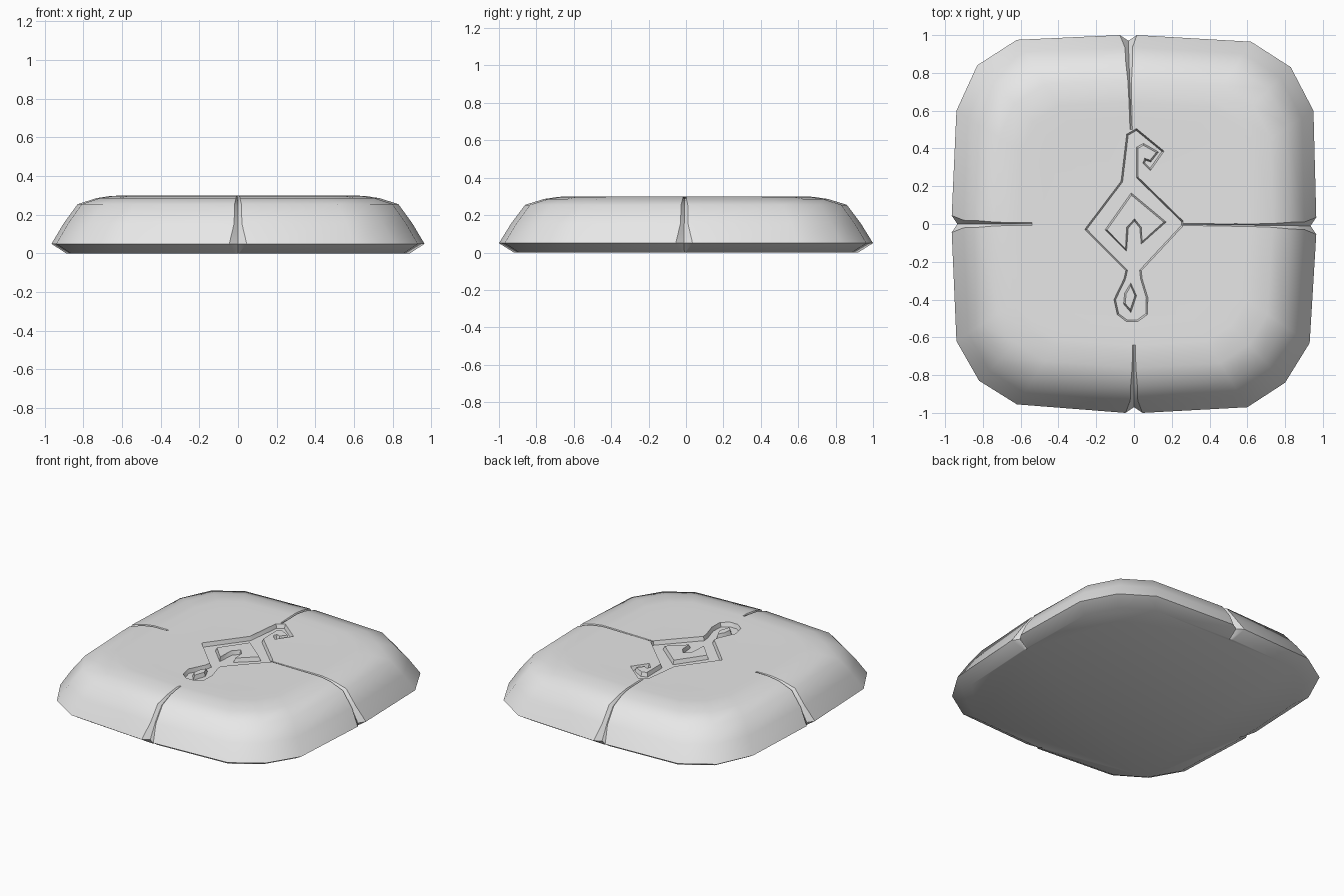
import bpy, bmesh, math
from mathutils import Vector

if "Cube" in bpy.data.objects:
    bpy.data.objects.remove(bpy.data.objects["Cube"])

stone = bpy.data.materials.new("stone_grey")
stone.diffuse_color = (0.8, 0.8, 0.8, 1)
stone.use_nodes = True
stone.node_tree.nodes["Principled BSDF"].inputs["Base Color"].default_value = stone.diffuse_color


def make_object(name, bm):
    bmesh.ops.recalc_face_normals(bm, faces=bm.faces[:])
    mesh = bpy.data.meshes.new(name)
    bm.to_mesh(mesh)
    bm.free()
    mesh.materials.append(stone)
    ob = bpy.data.objects.new(name, mesh)
    bpy.context.collection.objects.link(ob)
    return ob


# Slab: rim corners per quadrant, each quadrant preceded by a crack
# crack = (direction, rim radius, sideways drift, inner end)
quadrants = [
    (((1, 0), 0.965, -0.01, 0.27), [(.95, .60), (.83, .83), (.62, .965)]),
    (((0, 1), 1.0, 0.03, 0.50), [(-.62, .975), (-.83, .84), (-.94, .60)]),
    (((-1, 0), 0.965, 0.0, 0.56), [(-.94, -.62), (-.82, -.83), (-.62, -.955)]),
    (((0, -1), 1.0, 0.0, 0.64), [(.60, -.97), (.80, -.84), (.93, -.63)]),
]
# rings: scale, height, crack half width, crack depth inwards, crack depth down
rings = [
    (0.92, 0.0, .02, .012, 0),
    (1.0, 0.05, .045, .03, 0),
    (0.935, 0.155, .02, .025, 0),
    (0.86, 0.255, .018, .018, .012),
    (0.76, 0.286, .010, 0, .016),
    (0.68, 0.298, .008, 0, .014),
    (0.64, 0.299, .007, 0, .012),
    (0.56, 0.299, .007, 0, .011),
    (0.50, 0.298, .006, 0, .010),
    (0.27, 0.297, .005, 0, 0),
]


def ring_points(s, z, w, inward, down):
    pts = []
    for (d, r, drift, end), corners in quadrants:
        d = Vector((d[0], d[1], 0))
        side = Vector((-d.y, d.x, 0))
        k = 1 if s > end else 0
        c = d * r * s + side * drift * s
        up = Vector((0, 0, z))
        pts += [c - side * w + up,
                c - d * inward * k + up - Vector((0, 0, down * k)),
                c + side * w + up]
        pts += [Vector((x * s, y * s, z)) for x, y in corners]
    return pts


bm = bmesh.new()
loops = [[bm.verts.new(p) for p in ring_points(*r)] for r in rings]
for a, b in zip(loops, loops[1:]):
    n = len(a)
    for i in range(n):
        j = (i + 1) % n
        bm.faces.new((a[i], a[j], b[j], b[i]))
bm.faces.new(loops[0][::-1])
bm.faces.new(loops[-1])
slab = make_object("carved_stone_slab", bm)

# Carved sign: outer outline, inner island and loop island
outline = [(-.04, .476), (.013, .507), (.161, .386), (.087, .28), (.045, .322),
           (.056, .35), (.085, .34), (.115, .378), (.05, .415), (.022, .40),
           (.024, .248), (.262, .016), (.262, -.01), (.04, -.248), (.045, -.29),
           (.075, -.39), (.072, -.48), (.02, -.518), (-.04, -.518), (-.09, -.48),
           (-.108, -.40), (-.055, -.29), (-.045, -.248), (-.262, -.03),
           (-.258, -.052 + .03), (-.07, .227)]
island = [(-.14, -.03), (-.045, -.13), (-.04, -.016), (.003, .03), (.04, -.016),
          (.045, -.09), (.155, .01), (-.013, .15)]
drop = [(-.018, -.33), (.003, -.38), (-.02, -.45), (-.045, -.42), (-.04, -.37)]


def orient(loop, ccw):
    pts = [Vector(p) for p in loop]
    area = sum(p.cross(q) for p, q in zip(pts, pts[1:] + pts[:1]))
    return pts if (area > 0) == ccw else pts[::-1]


def offset(pts, d):
    out = []
    for i, p in enumerate(pts):
        a = (p - pts[i - 1]).normalized()
        b = (pts[(i + 1) % len(pts)] - p).normalized()
        na, nb = Vector((-a.y, a.x)), Vector((-b.y, b.x))
        out.append(p + (na + nb) * d / max(0.5, 1 + na.dot(nb)))
    return out


bm = bmesh.new()
top_to_floor, walls, edges = {}, [], []
for pts in (orient(outline, True), orient(island, False), orient(drop, False)):
    top = [bm.verts.new((p.x, p.y, 0.315)) for p in offset(pts, -0.004)]
    floor = [bm.verts.new((p.x, p.y, 0.27)) for p in offset(pts, 0.010)]
    top_to_floor.update(zip(top, floor))
    for i in range(len(top)):
        j = (i + 1) % len(top)
        edges.append(bm.edges.new((top[i], top[j])))
        walls.append((top[i], top[j], floor[j], floor[i]))
fill = bmesh.ops.triangle_fill(bm, use_beauty=True, edges=edges, normal=(0, 0, 1))
caps = [f for f in fill["geom"] if isinstance(f, bmesh.types.BMFace)]
for f in caps:
    bm.faces.new([top_to_floor[v] for v in reversed(f.verts)])
for w in walls:
    bm.faces.new(w)
cutter = make_object("sign_cutter", bm)
cutter.hide_render = True

# Cut the sign into the slab and bake the result
mod = slab.modifiers.new("carve", 'BOOLEAN')
mod.operation = 'DIFFERENCE'
mod.solver = 'EXACT'
mod.object = cutter
bpy.context.view_layer.update()
dg = bpy.context.evaluated_depsgraph_get()
carved = bpy.data.meshes.new_from_object(slab.evaluated_get(dg))
slab.modifiers.clear()
slab.data = carved
bpy.data.objects.remove(cutter)

# Soft stone shading with crisp cracks and carving
carved.shade_smooth()
carved.set_sharp_from_angle(angle=math.radians(38))
